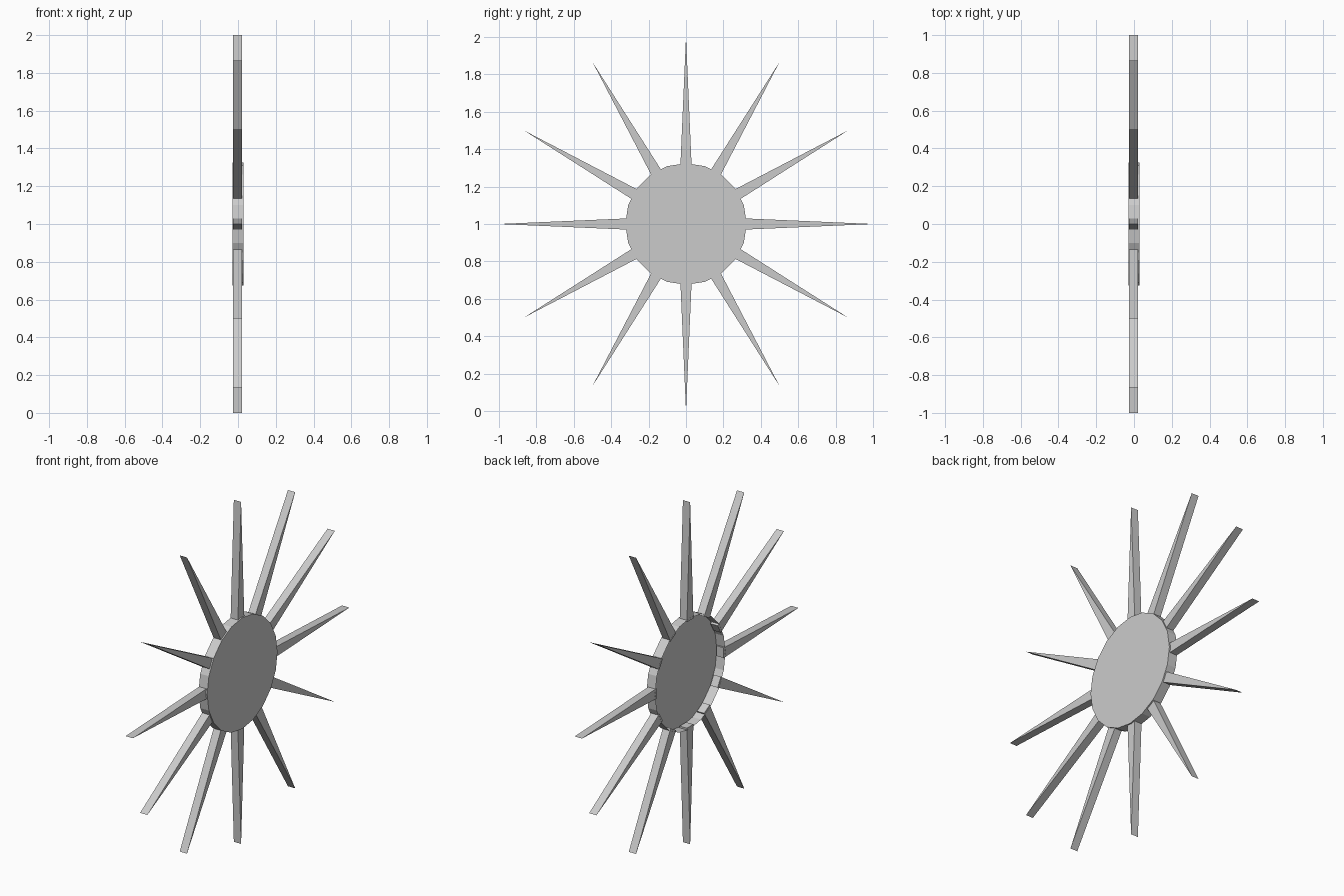
import bpy, bmesh
from math import radians, pi
from mathutils import Matrix, Vector

if "Cube" in bpy.data.objects:
    bpy.data.objects.remove(bpy.data.objects["Cube"])

CENTER = Vector((0, 0, 1))
SPIKES = 12

def make_object(name, bm):
    mesh = bpy.data.meshes.new(name)
    bm.to_mesh(mesh)
    bm.free()
    obj = bpy.data.objects.new(name, mesh)
    bpy.context.collection.objects.link(obj)
    return obj

# Hub: shallow thin-walled cup, axis along x, open towards -x
bm = bmesh.new()
bmesh.ops.create_cone(bm, cap_ends=True, segments=20, radius1=0.325, radius2=0.325, depth=0.056,
                      matrix=Matrix.Translation(CENTER) @ Matrix.Rotation(pi / 2, 4, 'Y'))
bmesh.ops.recalc_face_normals(bm, faces=bm.faces)
open_side = [f for f in bm.faces if f.normal.x < -0.9]
bmesh.ops.delete(bm, geom=open_side, context='FACES_ONLY')
make_object("hub_cup", bm)

# Tapered wedge spikes, each a triangular profile given thickness along x
def spike(index):
    bm = bmesh.new()
    profile = [(-0.030, 0.31), (0.030, 0.31), (0.0, 1.0)]
    face = bm.faces.new([bm.verts.new((-0.027, y, z)) for y, z in profile])
    ext = bmesh.ops.extrude_face_region(bm, geom=[face])
    moved = [v for v in ext["geom"] if isinstance(v, bmesh.types.BMVert)]
    bmesh.ops.translate(bm, verts=moved, vec=(0.047, 0, 0))
    bmesh.ops.recalc_face_normals(bm, faces=bm.faces)
    turn = Matrix.Rotation(radians(360 / SPIKES * index), 4, 'X')
    bmesh.ops.transform(bm, verts=bm.verts, matrix=Matrix.Translation(CENTER) @ turn)
    return make_object(f"spike_{index + 1}", bm)

for i in range(SPIKES):
    spike(i)
